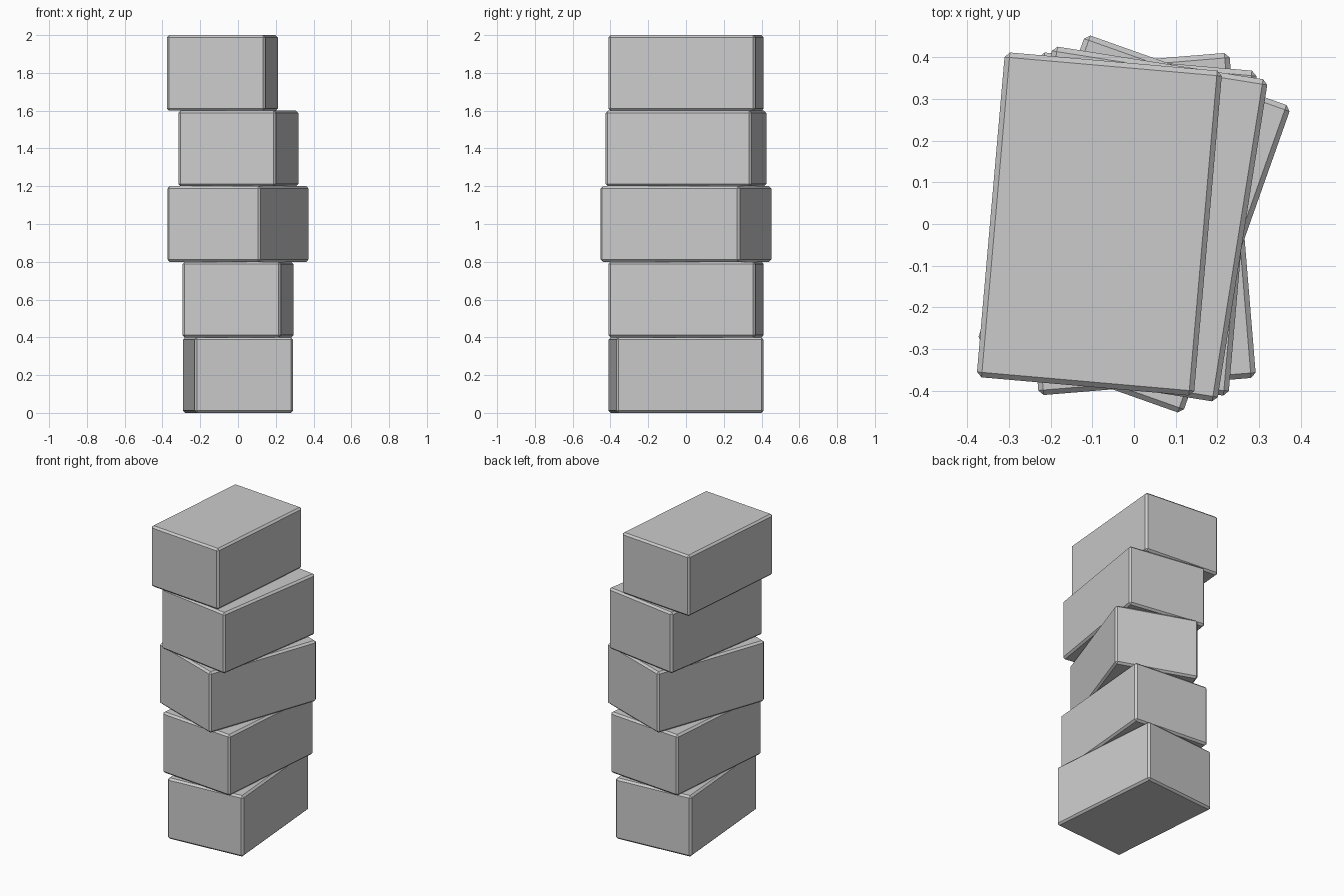
import bpy
from math import radians

if "Cube" in bpy.data.objects:
    bpy.data.objects.remove(bpy.data.objects["Cube"])

WIDTH, DEPTH, HEIGHT = 0.523, 0.782, 0.4

# Twist in degrees and x offset of each block, bottom to top
LAYERS = [(4.7, 0.0), (-5, 0.0), (-19.5, 0.0), (-9, 0.002), (-5, -0.083)]


def add_block(index, twist, x):
    bpy.ops.mesh.primitive_cube_add(
        size=1, location=(x, 0, HEIGHT * (index + 0.5)),
        rotation=(0, 0, radians(twist)))
    block = bpy.context.object
    block.name = f"stacked_block_{index + 1}"
    block.scale = (WIDTH, DEPTH, HEIGHT)
    bpy.ops.object.transform_apply(location=False, rotation=False, scale=True)
    # Narrow chamfer on every edge
    bevel = block.modifiers.new("edge_chamfer", 'BEVEL')
    bevel.width = 0.012
    bevel.segments = 1


for i, (twist, x) in enumerate(LAYERS):
    add_block(i, twist, x)
